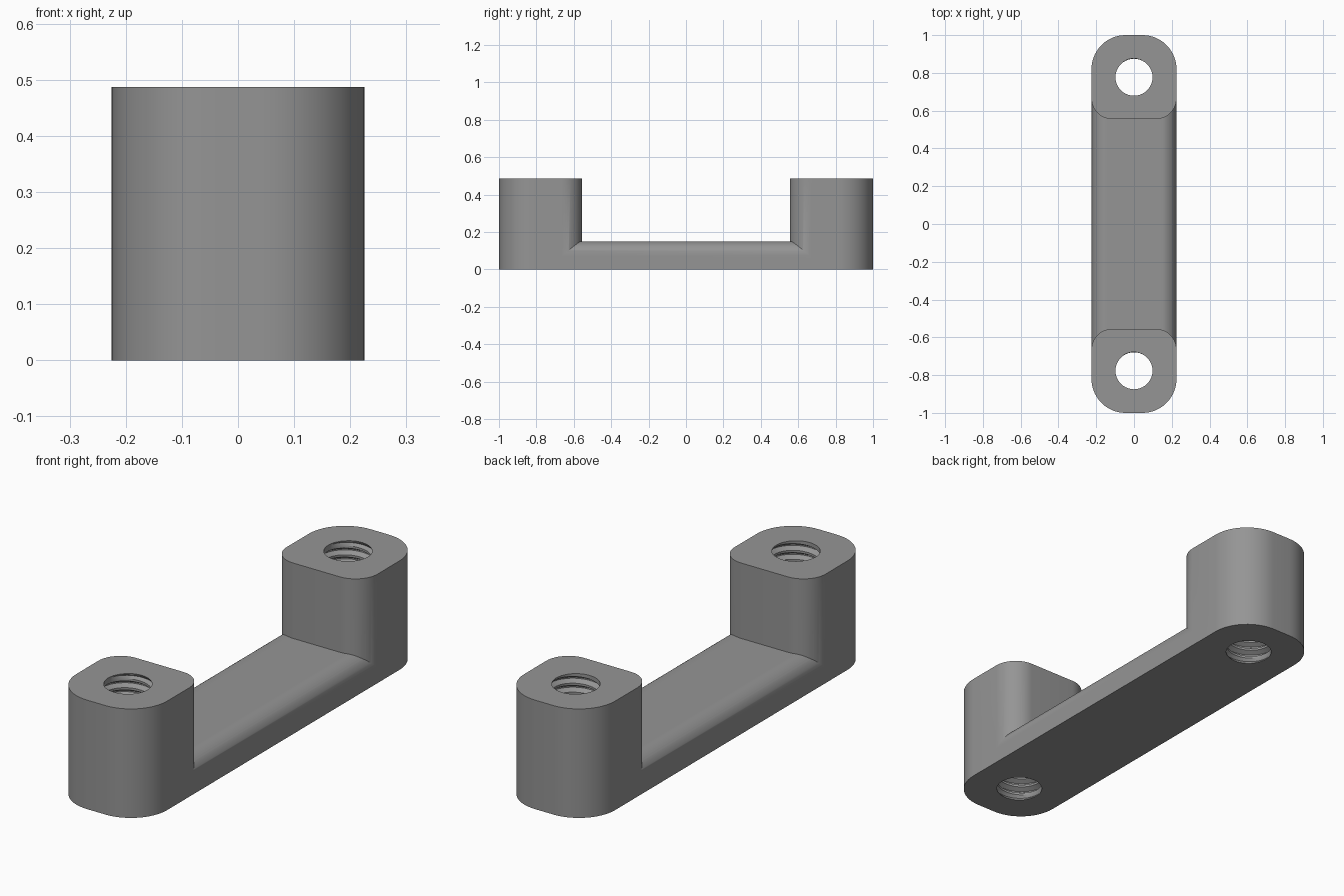
import bpy, bmesh, math
from mathutils import Vector

if "Cube" in bpy.data.objects:
    bpy.data.objects.remove(bpy.data.objects["Cube"])

W, H, BAR_H = 0.225, 0.487, 0.15      # half width, post height, bar height
HOLE_Y, INNER_Y = 0.777, 0.555        # hole centre, inner face of post
MINOR, MAJOR, PITCH = 0.098, 0.119, 0.04

grey = bpy.data.materials.new("grey metal")
grey.diffuse_color = (0.30, 0.30, 0.30, 1)
grey.use_nodes = True
grey.node_tree.nodes["Principled BSDF"].inputs["Base Color"].default_value = grey.diffuse_color


def make_object(name, bm):
    bmesh.ops.recalc_face_normals(bm, faces=bm.faces)
    mesh = bpy.data.meshes.new(name)
    bm.to_mesh(mesh)
    bm.free()
    mesh.materials.append(grey)
    obj = bpy.data.objects.new(name, mesh)
    bpy.context.collection.objects.link(obj)
    return obj


def prism(name, outline, offset):
    """Extrude a closed 3D outline along the offset."""
    bm = bmesh.new()
    face = bm.faces.new([bm.verts.new(p) for p in outline])
    ext = bmesh.ops.extrude_face_region(bm, geom=[face], use_keep_orig=True)
    verts = [v for v in ext["geom"] if isinstance(v, bmesh.types.BMVert)]
    bmesh.ops.translate(bm, verts=verts, vec=offset)
    return make_object(name, bm)


def arc(cx, cy, r, start, steps=14):
    return [(cx + r * math.cos(start + math.pi / 2 * i / steps),
             cy + r * math.sin(start + math.pi / 2 * i / steps))
            for i in range(steps + 1)]


def post(name, side):
    # large radius on the outer corners, smaller on the inner ones
    ro, ri, q = 0.18, 0.11, math.pi / 2
    pts = (arc(W - ro, 1 - ro, ro, 0) + arc(ro - W, 1 - ro, ro, q)
           + arc(ri - W, INNER_Y + ri, ri, 2 * q)
           + arc(W - ri, INNER_Y + ri, ri, 3 * q))
    return prism(name, [(x * side, y * side, 0) for x, y in pts], Vector((0, 0, H)))


def threaded_rod(name, y):
    # helical grid: each column is the thread profile shifted by its angle
    n, margin = 40, 0.03
    profile = [(0, MINOR), (0.25, MINOR), (0.56, MAJOR), (0.69, MAJOR)]
    turns = range(-3, int(H / PITCH) + 4)
    bm = bmesh.new()
    cols = []
    for i in range(n + 1):
        a = 2 * math.pi * i / n
        col = []
        for k in turns:
            for phase, r in profile:
                z = (k + phase + i / n) * PITCH
                # thread fades out at both mouths of the hole
                fade = max(0, min(1, (min(z, H - z) - 0.004) / 0.02))
                r = MINOR + (r - MINOR) * fade
                z = max(-margin, min(H + margin, z))
                col.append(bm.verts.new((r * math.cos(a), y + r * math.sin(a), z)))
        cols.append(col)
    for c0, c1 in zip(cols, cols[1:]):
        for j in range(len(c0) - 1):
            bm.faces.new((c0[j], c1[j], c1[j + 1], c0[j + 1]))
    bmesh.ops.remove_doubles(bm, verts=bm.verts, dist=1e-5)
    bmesh.ops.dissolve_degenerate(bm, edges=bm.edges, dist=1e-6)
    bmesh.ops.holes_fill(bm, edges=[e for e in bm.edges if e.is_boundary], sides=0)
    bmesh.ops.triangulate(bm, faces=bm.faces)
    return make_object(name, bm)


def boolean(target, tool, operation):
    mod = target.modifiers.new("bool", 'BOOLEAN')
    mod.operation, mod.solver, mod.object = operation, 'EXACT', tool
    bpy.context.view_layer.objects.active = target
    bpy.ops.object.modifier_apply(modifier=mod.name)
    bpy.data.objects.remove(tool)


# bar with rounded upper edges, running between the posts
R = 0.08
section = ([(-W, 0), (W, 0)] + arc(W - R, BAR_H - R, R, 0)
           + arc(R - W, BAR_H - R, R, math.pi / 2))
END = 0.72
handle = prism("handle", [(x, -END, z) for x, z in section], Vector((0, 2 * END, 0)))

# end posts, then threaded holes through them
for side in (-1, 1):
    boolean(handle, post("post", side), 'UNION')
for side in (-1, 1):
    boolean(handle, threaded_rod("thread_cutter", side * HOLE_Y), 'DIFFERENCE')

bpy.ops.object.select_all(action='DESELECT')
handle.select_set(True)
bpy.context.view_layer.objects.active = handle
bpy.ops.object.shade_smooth_by_angle(angle=math.radians(30))
